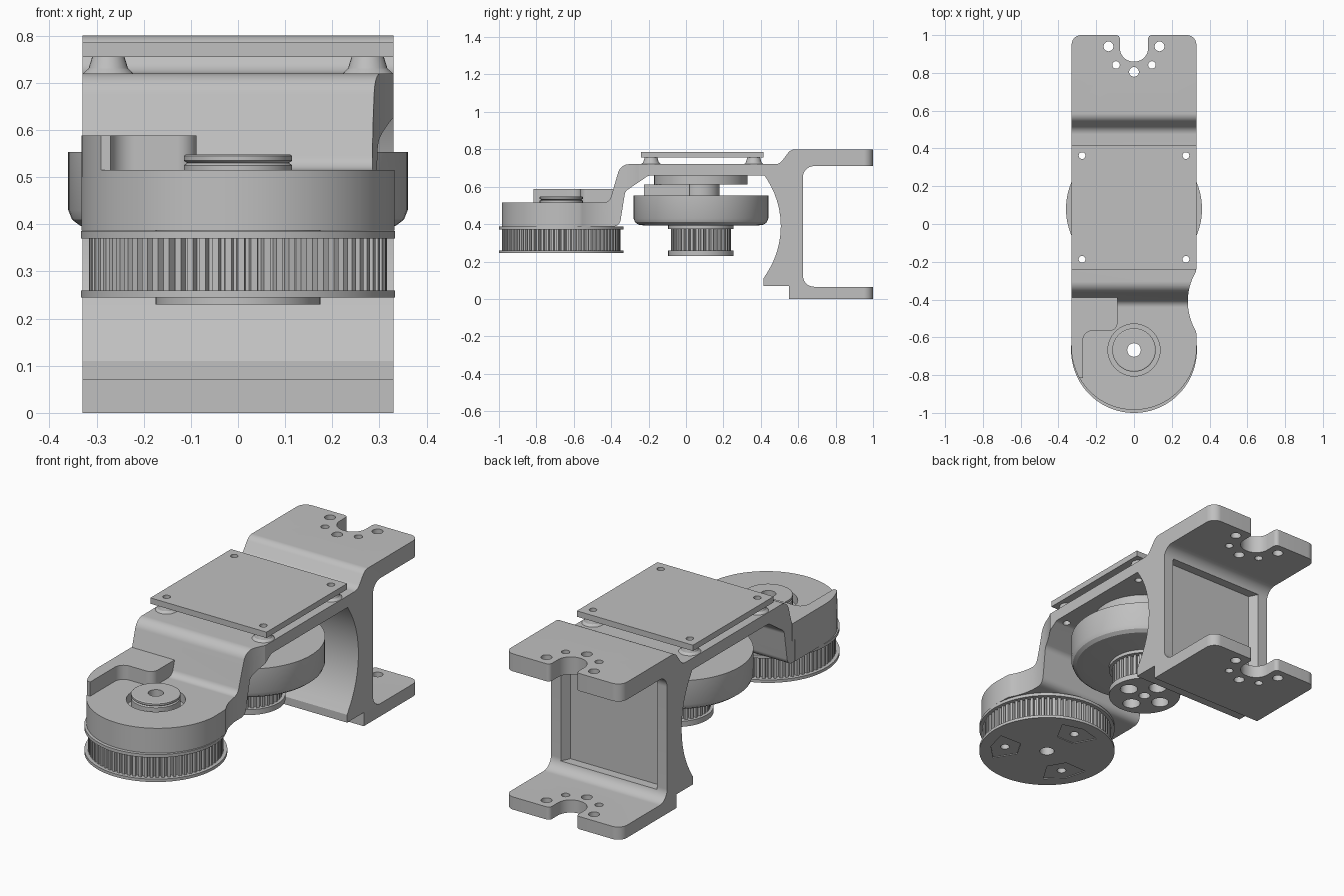
import bpy, bmesh, math
from mathutils import Vector

old = bpy.data.objects.get("Cube")
if old:
    bpy.data.objects.remove(old)

GREY = (0.527, 0.527, 0.527, 1)
mat = bpy.data.materials.new("plain_grey")
mat.use_nodes = True
mat.diffuse_color = GREY
mat.node_tree.nodes["Principled BSDF"].inputs["Base Color"].default_value = GREY

FRONT = (0, -0.667)   # front pulley axis
NOSE = (0, -0.652)    # centre of the housing's rounded nose
SCOOP = (0.595, -0.41)  # centre of the side scoop
MOTOR = (0, 0.08)     # motor axis
W = 0.33              # half width of the frame


def finish(name, bm):
    bmesh.ops.recalc_face_normals(bm, faces=bm.faces[:])
    me = bpy.data.meshes.new(name)
    bm.to_mesh(me)
    bm.free()
    me.materials.append(mat)
    ob = bpy.data.objects.new(name, me)
    bpy.context.collection.objects.link(ob)
    return ob


def rounded(points, steps=12):
    """Replace each corner given as (a, b, radius) by an arc."""
    out = []
    for i, q in enumerate(points):
        p = Vector(q[:2])
        if len(q) < 3:
            out.append(p)
            continue
        u = (Vector(points[i - 1][:2]) - p).normalized()
        v = (Vector(points[(i + 1) % len(points)][:2]) - p).normalized()
        half, r = u.angle(v) / 2, q[2]
        a, b = p + u * r / math.tan(half), p + v * r / math.tan(half)
        c = p + (u + v).normalized() * r / math.sin(half)
        out += [c + (a - c).lerp(b - c, k / steps).normalized() * r for k in range(steps + 1)]
    return out


def prism(name, points, lo, hi, axis="z"):
    """Closed outline extruded along z, or along x for a (y, z) outline."""
    bm = bmesh.new()
    place = (lambda p, h: (p[0], p[1], h)) if axis == "z" else (lambda p, h: (h, p[0], p[1]))
    pts = rounded(points)
    ends = [[bm.verts.new(place(p, h)) for p in pts] for h in (lo, hi)]
    for ring in ends:
        bm.faces.new(ring)
    for i in range(len(pts)):
        bm.faces.new((ends[0][i - 1], ends[0][i], ends[1][i], ends[1][i - 1]))
    return finish(name, bm)


def arc(c, r, a0, a1, n):
    return [(c[0] + r * math.cos(math.radians(a0 + (a1 - a0) * i / n)),
             c[1] + r * math.sin(math.radians(a0 + (a1 - a0) * i / n))) for i in range(n + 1)]


def lathe(name, c, profile, n=64):
    bm = bmesh.new()
    rings = [[bm.verts.new((x, y, z)) for x, y in arc(c, r, 0, 360, n)[:-1]] for r, z in profile]
    for lower, upper in zip(rings, rings[1:]):
        for i in range(n):
            j = (i + 1) % n
            bm.faces.new((lower[i], lower[j], upper[j], upper[i]))
    bm.faces.new(rings[0])
    bm.faces.new(rings[-1])
    return finish(name, bm)


def disc(name, c, r, lo, hi, n=64):
    return lathe(name, c, [(r, lo), (r, hi)], n)


def gear(name, c, r, depth, teeth, lo, hi):
    pts = []
    for i in range(teeth):
        for f, rr in ((0, r), (0.5, r), (0.62, r - depth), (0.88, r - depth)):
            a = 2 * math.pi * (i + f) / teeth
            pts.append((c[0] + rr * math.cos(a), c[1] + rr * math.sin(a)))
    return prism(name, pts, lo, hi)


def cut(targets, cutters, mode="DIFFERENCE"):
    for ob in targets:
        for k in cutters:
            m = ob.modifiers.new("cut", "BOOLEAN")
            m.operation, m.solver, m.object = mode, "EXACT", k
            with bpy.context.temp_override(object=ob, active_object=ob, selected_objects=[ob]):
                bpy.ops.object.modifier_apply(modifier=m.name)
    for k in cutters:
        bpy.data.objects.remove(k)


# Main frame: side profile limited by the plan outline
frame = prism("main_frame", [
    (1.02, 0.80), (0.56, 0.80, 0.05), (0.50, 0.72, 0.05), (-0.35, 0.72, 0.06),
    (-0.41, 0.515, 0.04), (-0.45, 0.515), (-0.45, 0.387), (-0.355, 0.387, 0.04),
    (-0.325, 0.575, 0.04), (-0.2, 0.66, 0.04), (0.42, 0.66), (0.59, 0.39, 0.46),
    (0.415, 0.11), (0.415, 0.07), (0.55, 0.07), (0.55, 0), (1.02, 0),
    (1.02, 0.065), (0.625, 0.065, 0.06), (0.625, 0.71, 0.06), (1.02, 0.71)], -0.35, 0.35, "x")
plan = prism("plan_outline", [(-W, -0.6), (W, -0.6)] + arc(SCOOP, 0.31, 211, 149, 20) + [
    (W, 1, 0.05), (0.075, 1, 0.02), (0.075, 0.86, 0.072), (-0.075, 0.86, 0.072),
    (-0.075, 1, 0.02), (-W, 1, 0.05)], -0.1, 0.9)
cut([frame], [plan], "INTERSECT")

# Bolt holes in both flanges and the shallow pocket in the web
holes = [(0, 0.805, 0.026)]
for s in (-1, 1):
    holes += [(s * 0.135, 0.94, 0.026), (s * 0.095, 0.842, 0.02)]
cutters = [disc("hole", (x, y), r, -0.1, 0.9, 20) for x, y, r in holes]
cutters.append(prism("web_pocket", [(-0.29, 0.66), (-0.25, 0.58), (0.25, 0.58), (0.29, 0.66)], 0.11, 0.665))
cut([frame], cutters)

# Cover plate on four flared standoffs
cover = prism("cover_plate", [(-W, -0.24), (W, -0.24), (W, 0.415), (-W, 0.415)], 0.755, 0.785)
corners = [(x, y) for x in (-0.275, 0.275) for y in (-0.187, 0.362)]
posts = [lathe("standoff", c, [(0.055, 0.718), (0.042, 0.73), (0.034, 0.756)], 24) for c in corners]
cut([cover, frame], [disc("hole", c, 0.018, 0.6, 0.9, 20) for c in corners])
for c, post in zip(corners, posts):
    cut([post], [disc("hole", c, 0.018, 0.6, 0.9, 20)])

# Front housing with raised ledge and centre boss
housing = prism("front_housing", arc(NOSE, 0.332, 180, 360, 48) + arc(SCOOP, 0.31, 211, 180, 10)
                + [(-0.332, -0.41)], 0.387, 0.515)
cut([housing], [disc("boss_pocket", FRONT, 0.138, 0.47, 0.6)])
prism("raised_ledge", [(-0.332, -0.39), (-0.088, -0.39), (-0.088, -0.565, 0.04), (-0.27, -0.565, 0.05),
                       (-0.27, -0.815)] + arc(NOSE, 0.332, 209, 180, 10), 0.5, 0.588)
boss = lathe("centre_boss", FRONT, [(0.115, 0.46), (0.115, 0.525), (0.108, 0.53),
                                    (0.115, 0.535), (0.115, 0.545), (0.11, 0.548)])

# Front toothed pulley
lower = disc("pulley_lower_flange", FRONT, 0.333, 0.245, 0.26, 96)
upper = disc("pulley_upper_flange", FRONT, 0.333, 0.37, 0.386, 96)
teeth = gear("pulley_teeth", FRONT, 0.316, 0.018, 72, 0.26, 0.37)
cut([housing, boss, lower, upper, teeth], [disc("axle_hole", FRONT, 0.036, 0.1, 0.7, 32)])
for ang in (-30, 90, 210):
    a = math.radians(ang)
    d, t = Vector((math.cos(a), math.sin(a))), Vector((-math.sin(a), math.cos(a)))
    mid = Vector(FRONT)
    shape = [mid + d * r + t * w for r, w in ((0.14, -0.05), (0.25, -0.11), (0.28, 0), (0.25, 0.11), (0.14, 0.05))]
    cut([lower], [prism("pocket", shape, 0.2, 0.249)])
    cut([lower, teeth], [disc("hole", mid + d * 0.21, 0.022, 0.2, 0.33, 20)])

# Motor: rotor bell, neck, mounting disc and cable block
lathe("motor_rotor", MOTOR, [(0.30, 0.392), (0.335, 0.397), (0.352, 0.41), (0.36, 0.43), (0.36, 0.553)], 96)
disc("motor_neck", MOTOR, 0.10, 0.55, 0.62)
disc("motor_mount", MOTOR, 0.25, 0.613, 0.661)
prism("motor_cable_block", [(-0.1, -0.225), (0.1, -0.225), (0.1, 0.02), (-0.1, 0.02)], 0.553, 0.612)

# Motor pulley
m_low = disc("motor_pulley_lower_flange", MOTOR, 0.175, 0.23, 0.258)
m_teeth = gear("motor_pulley_teeth", MOTOR, 0.16, 0.016, 36, 0.258, 0.375)
disc("motor_pulley_upper_flange", MOTOR, 0.175, 0.375, 0.393)
spots = [(MOTOR, 0.028)] + [(p, 0.043) for p in arc(MOTOR, 0.1, 0, 270, 3)]
cut([m_low, m_teeth], [disc("hole", c, r, 0.2, 0.31, 24) for c, r in spots])

# Smooth shading with sharp edges kept
for ob in bpy.context.collection.objects:
    ob.select_set(ob.type == "MESH")
    bpy.context.view_layer.objects.active = ob
bpy.ops.object.shade_smooth_by_angle(angle=math.radians(28))
